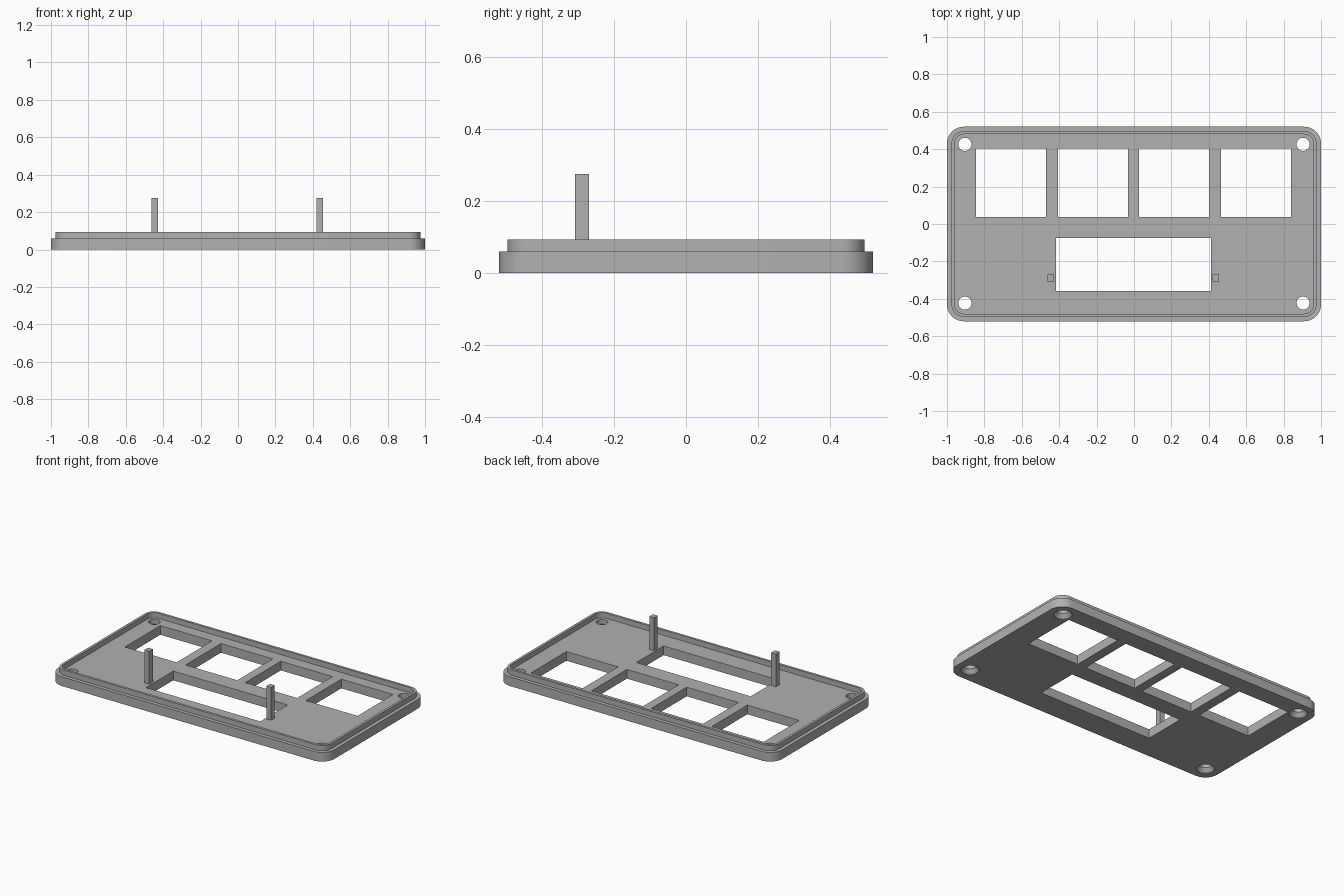
import bpy, bmesh, math

cube = bpy.data.objects.get("Cube")
if cube:
    bpy.data.objects.remove(cube, do_unlink=True)

grey = bpy.data.materials.new("plain_grey")
grey.use_nodes = True
GREY = (0.44, 0.44, 0.44, 1)
grey.diffuse_color = GREY
grey.node_tree.nodes["Principled BSDF"].inputs["Base Color"].default_value = GREY

HALF_X, HALF_Y, CORNER = 1.0, 0.52, 0.09
FLOOR, LIP_TOP = 0.06, 0.094


def make_object(name, bm):
    bmesh.ops.recalc_face_normals(bm, faces=bm.faces)
    mesh = bpy.data.meshes.new(name)
    bm.to_mesh(mesh)
    bm.free()
    mesh.materials.append(grey)
    obj = bpy.data.objects.new(name, mesh)
    bpy.context.collection.objects.link(obj)
    return obj


def rounded_loop(inset, z, steps=10):
    """Rounded rectangle concentric with the outer edge."""
    r = CORNER - inset
    pts = []
    for quarter, (sx, sy) in enumerate([(1, 1), (-1, 1), (-1, -1), (1, -1)]):
        for i in range(steps + 1):
            a = math.pi / 2 * (quarter + i / steps)
            pts.append((sx * (HALF_X - CORNER) + r * math.cos(a),
                        sy * (HALF_Y - CORNER) + r * math.sin(a), z))
    return pts


def circle(cx, cy, r, z, steps=32):
    return [(cx + r * math.cos(math.tau * i / steps),
             cy + r * math.sin(math.tau * i / steps), z) for i in range(steps)]


def loft(bm, loops):
    """Closed solid through a stack of matching loops."""
    rings = [[bm.verts.new(p) for p in loop] for loop in loops]
    for a, b in zip(rings, rings[1:]):
        for i in range(len(a)):
            j = (i + 1) % len(a)
            bm.faces.new((a[i], a[j], b[j], b[i]))
    bm.faces.new(rings[0][::-1])
    bm.faces.new(rings[-1])


def box(bm, x0, x1, y0, y1, z0, z1):
    loft(bm, [[(x0, y0, z), (x1, y0, z), (x1, y1, z), (x0, y1, z)]
              for z in (z0, z1)])


# Panel with stepped edge, raised lip and recessed floor
bm = bmesh.new()
loft(bm, [rounded_loop(inset, z) for inset, z in [
    (0, 0), (0, FLOOR), (0.024, FLOOR), (0.024, LIP_TOP),
    (0.04, LIP_TOP), (0.04, FLOOR)]])
panel = make_object("panel", bm)

# Cutters: four square windows, one display window, countersunk screw holes
bm = bmesh.new()
for left in (-0.845, -0.406, 0.027, 0.465):
    box(bm, left, left + 0.375, 0.037, 0.404, -0.1, 0.2)
box(bm, -0.416, 0.412, -0.358, -0.075, -0.1, 0.2)
for x in (-0.904, 0.904):
    for y in (-0.423, 0.426):
        loft(bm, [circle(x, y, r, z) for r, z in [
            (0.055, -0.1), (0.055, 0.005), (0.035, 0.03), (0.035, 0.2)]])
cutter = make_object("opening_cutter", bm)
cutter.hide_render = True

cut = panel.modifiers.new("openings", "BOOLEAN")
cut.operation = "DIFFERENCE"
cut.solver = "EXACT"
cut.object = cutter
bpy.context.view_layer.objects.active = panel
bpy.ops.object.modifier_apply(modifier=cut.name)
bpy.data.objects.remove(cutter, do_unlink=True)

bpy.ops.object.select_all(action="DESELECT")
panel.select_set(True)
bpy.ops.object.shade_smooth_by_angle(angle=math.radians(30))

# Support pegs either side of the display window
for name, x in (("right_peg", -0.445), ("left_peg", 0.438)):
    bm = bmesh.new()
    box(bm, x - 0.017, x + 0.017, -0.308, -0.27, FLOOR, 0.275)
    make_object(name, bm)
